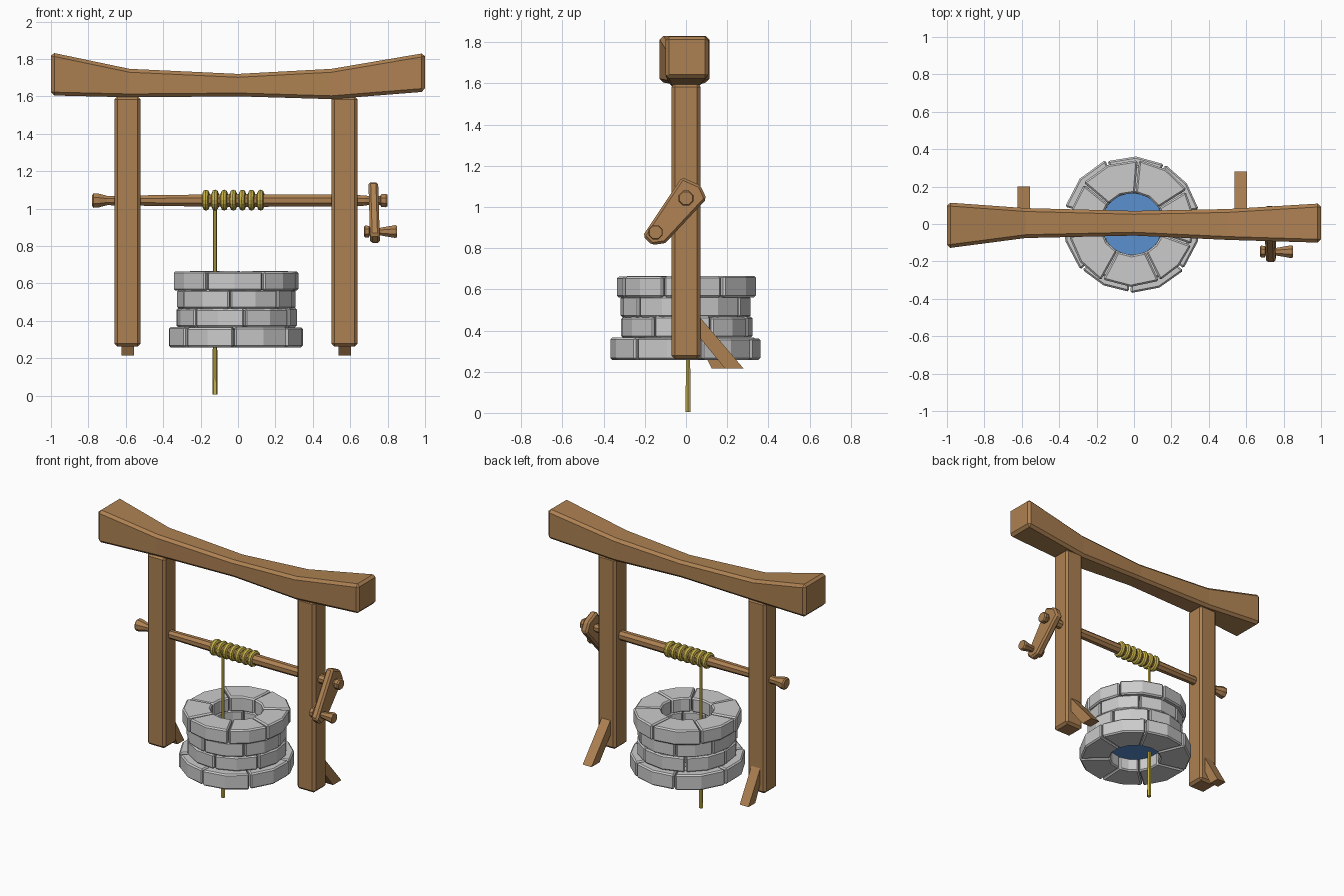
import bpy, bmesh, math, random
from math import sin, cos, pi, radians

if "Cube" in bpy.data.objects:
    bpy.data.objects.remove(bpy.data.objects["Cube"])

random.seed(4)


def material(name, rgb):
    m = bpy.data.materials.new(name)
    m.diffuse_color = (*rgb, 1)
    m.use_nodes = True
    m.node_tree.nodes["Principled BSDF"].inputs["Base Color"].default_value = m.diffuse_color
    return m


WOOD = material("wood", (0.42, 0.22, 0.085))
ROPE = material("rope", (0.58, 0.45, 0.07))
WATER = material("water", (0.1, 0.28, 0.63))


def loft(name, rings, mat=None, bevel=0, closed=False):
    """Skin equal-length rings of points, capping the ends unless closed."""
    bm = bmesh.new()
    rows = [[bm.verts.new(p) for p in ring] for ring in rings]
    n = len(rows[0])
    pairs = list(zip(rows, rows[1:])) + ([(rows[-1], rows[0])] if closed else [])
    for a, b in pairs:
        for i in range(n):
            j = (i + 1) % n
            bm.faces.new((a[i], a[j], b[j], b[i]))
    if not closed:
        bm.faces.new(rows[0][::-1])
        bm.faces.new(rows[-1])
    bmesh.ops.recalc_face_normals(bm, faces=bm.faces)
    me = bpy.data.meshes.new(name)
    bm.to_mesh(me)
    bm.free()
    ob = bpy.data.objects.new(name, me)
    bpy.context.collection.objects.link(ob)
    if mat:
        me.materials.append(mat)
    if bevel:
        mod = ob.modifiers.new("bevel", 'BEVEL')
        mod.width, mod.segments = bevel, 1
        mod.limit_method, mod.angle_limit = 'ANGLE', radians(40)
    return ob


def rect(x, y0, y1, z0, z1):
    return [(x, y0, z0), (x, y1, z0), (x, y1, z1), (x, y0, z1)]


def turned(name, profile, y, z, mat, sides=8):
    """Turned part along x from (x, radius) pairs."""
    angles = [2 * pi * (i + 0.5) / sides for i in range(sides)]
    return loft(name, [[(x, y + r * cos(a), z + r * sin(a)) for a in angles]
                       for x, r in profile], mat)


# Sagging top beam with flared ends
beam = [(-1, -.13, .115, 1.605, 1.835), (-.58, -.075, .085, 1.595, 1.747),
        (0, -.062, .07, 1.6, 1.72), (.5, -.085, .08, 1.585, 1.747),
        (1, -.10, .11, 1.625, 1.832)]
loft("top_beam", [rect(*s) for s in beam], WOOD, 0.018)

# Posts and their rear braces (brace outline in y, z)
brace_l = [(.05, .37), (.05, .47), (.20, .215), (.125, .215)]
brace_r = [(.05, .385), (.05, .485), (.28, .215), (.19, .215)]
for side, x, brace in (("left", -.59, brace_l), ("right", .57, brace_r)):
    loft(side + "_post", [rect(x + d, -.07, .07, .262, 1.6) for d in (-.07, .07)], WOOD, 0.016)
    loft(side + "_brace", [[(x + d, y, z) for y, z in brace] for d in (-.034, .034)], WOOD)

# Axle with end knobs
turned("axle", [(-.78, .032), (-.772, .042), (-.745, .04), (-.70, .027), (-.52, .03),
                (0, .037), (.5, .034), (.68, .03), (.70, .025), (.76, .025),
                (.765, .036), (.79, .039), (.80, .033)], 0, 1.043, WOOD)

# Crank arm and handle
arm = [(-.02, 1.145), (.07, 1.105), (.10, 1.04), (-.10, .825), (-.165, .815), (-.21, .86)]
loft("crank_arm", [[(.728 + d - .03 * (z - .98), y, z) for y, z in arm]
                   for d in (-.026, .026)], WOOD, 0.012)
turned("crank_handle", [(.673, .026), (.68, .035), (.70, .033), (.705, .022), (.76, .022),
                        (.84, .037), (.85, .033)], -.148, .877, WOOD)

# Rope coils around the axle
for i in range(7):
    x = -.171 + i * .0487
    ring = [[(x + .018 * cos(b) + .004 * cos(a), (.038 + .018 * sin(b)) * cos(a),
              1.045 + (.038 + .018 * sin(b)) * sin(a))
             for b in (k * pi / 4 for k in range(8))]
            for a in (k * pi / 8 for k in range(16))]
    loft("rope_coil", ring, ROPE, closed=True)

# Hanging rope
loft("hanging_rope", [[(-.123 + r * cos(a), .01 + r * sin(a), z)
                       for a in (k * pi / 3 for k in range(6))]
                      for z, r in ((0.005, .014), (.25, .012), (.7, .010), (1.02, .010))], ROPE)

# Well courses: z range, outer radius, angle of the first joint
CX = -.009
courses = [(.258, .365, .367, 270), (.365, .468, .320, 225),
           (.464, .568, .320, 263), (.561, .663, .340, 241)]
for z0, z1, radius, start in courses:
    joints = [start + 360 / 7 * k + random.uniform(-4, 4) for k in range(7)]
    joints.append(joints[0] + 360)
    for a0, a1 in zip(joints, joints[1:]):
        r = radius + random.uniform(-.007, .005)
        dz = random.uniform(-.004, .003)
        rings = []
        for t in (0, .5, 1):
            a = radians(a0 + .7 + (a1 - a0 - 1.4) * t)
            rings.append([(CX + q * cos(a), q * sin(a), z) for q, z in
                          ((.167, z0), (r, z0), (r, z1 + dz), (.167, z1 + dz))])
        loft("well_stone", rings, None, 0.009)

# Water surface
bpy.ops.mesh.primitive_circle_add(vertices=16, radius=.172, fill_type='NGON',
                                  location=(CX, 0, .345))
water = bpy.context.object
water.name = "water"
water.data.materials.append(WATER)
